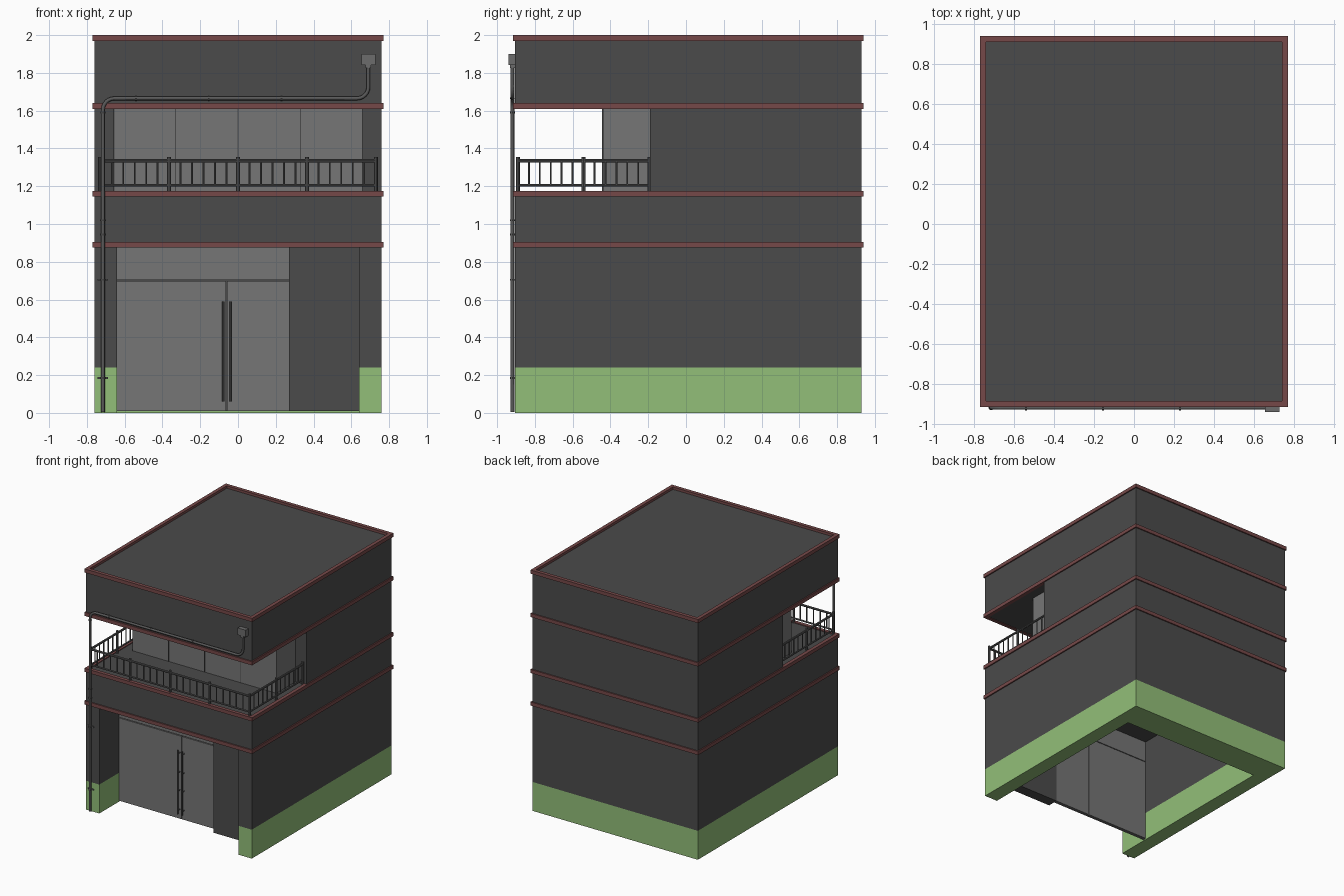
import bpy, bmesh, math
from mathutils import Vector, Matrix

old = bpy.data.objects.get("Cube")
if old:
    bpy.data.objects.remove(old, do_unlink=True)


def material(name, r, g, b):
    m = bpy.data.materials.new(name)
    m.use_nodes = True
    m.diffuse_color = (r, g, b, 1)
    m.node_tree.nodes["Principled BSDF"].inputs["Base Color"].default_value = (r, g, b, 1)
    return m


DARK = material("charcoal wall", 0.07, 0.07, 0.07)
GREY = material("grey panel", 0.18, 0.18, 0.18)
GREEN = material("green base", 0.29, 0.52, 0.19)
RED = material("maroon trim", 0.18, 0.066, 0.066)
METAL = material("dark metal", 0.1, 0.1, 0.1)
BOXGREY = material("fixture grey", 0.15, 0.15, 0.15)


def add_box(bm, x0, x1, y0, y1, z0, z1):
    size = Matrix.Diagonal((x1 - x0, y1 - y0, z1 - z0, 1))
    mid = Matrix.Translation(((x0 + x1) / 2, (y0 + y1) / 2, (z0 + z1) / 2))
    bmesh.ops.create_cube(bm, size=1, matrix=mid @ size)


def add_rod(bm, a, b, radius, sides=8):
    a, b = Vector(a), Vector(b)
    turn = (b - a).to_track_quat("Z", "Y").to_matrix().to_4x4()
    bmesh.ops.create_cone(bm, cap_ends=True, segments=sides, radius1=radius, radius2=radius,
                          depth=(b - a).length, matrix=Matrix.Translation((a + b) / 2) @ turn)


def finish(name, bm, mat, smooth=False):
    mesh = bpy.data.meshes.new(name)
    bm.to_mesh(mesh)
    bm.free()
    mesh.materials.append(mat)
    ob = bpy.data.objects.new(name, mesh)
    bpy.context.collection.objects.link(ob)
    if smooth:
        bpy.ops.object.select_all(action="DESELECT")
        ob.select_set(True)
        bpy.context.view_layer.objects.active = ob
        bpy.ops.object.shade_smooth_by_angle()
    return ob


def boxes(name, mat, *items):
    bm = bmesh.new()
    for item in items:
        add_box(bm, *item)
    return finish(name, bm, mat)


W, FRONT, BACK = 0.76, -0.905, 0.93     # outer wall limits
HALL = 0.64                             # half width of the entrance hall

# Ground floor walls: green base below, charcoal above
for name, mat, z0, z1 in (("wall_base", GREEN, 0, 0.24), ("ground_wall", DARK, 0.24, 0.88)):
    boxes(name, mat,
          (-W, -HALL, FRONT, BACK, z0, z1),
          (HALL, W, FRONT, BACK, z0, z1),
          (-HALL, HALL, 0.69, BACK, z0, z1))

# Upper storeys
boxes("middle_band", DARK, (-W, W, FRONT, BACK, 0.88, 1.168))
boxes("balcony_floor_wall", DARK, (-W, W, -0.19, BACK, 1.165, 1.62))
boxes("upper_block", DARK, (-W, W, FRONT, BACK, 1.615, 1.98))

# Trim rings around the building
for i, z in enumerate((0.875, 1.145, 1.61, 1.97)):
    o, t, f, b = 0.77, 0.03, -0.915, 0.94
    boxes("trim_ring_%d" % (i + 1), RED,
          (-o, o, f, f + t, z, z + 0.03), (-o, o, b - t, b, z, z + 0.03),
          (-o, t - o, f + t, b - t, z, z + 0.03), (o - t, o, f + t, b - t, z, z + 0.03))

# Entrance: transom, two door leaves, dark backing for the joints, side panel
DOOR, LEAF = -0.65, -0.06
g = 0.003
boxes("door_backing", DARK, (-HALL, 0.27, DOOR + 0.01, DOOR + 0.018, 0.01, 0.878))
boxes("entrance_doors", GREY,
      (-HALL, 0.27, DOOR, DOOR + 0.03, 0.7 + g, 0.878),
      (-HALL, LEAF - g, DOOR, DOOR + 0.03, 0.01, 0.7 - g),
      (LEAF + g, 0.27, DOOR, DOOR + 0.03, 0.01, 0.7 - g))
boxes("entrance_side_panel", DARK, (0.27, HALL, DOOR - 0.06, DOOR + 0.03, 0.01, 0.878))

# Door handles with stand-offs
bm = bmesh.new()
for x in (LEAF - 0.018, LEAF + 0.022):
    add_rod(bm, (x, DOOR - 0.03, 0.06), (x, DOOR - 0.03, 0.59), 0.006)
    for z in (0.09, 0.25, 0.4, 0.56):
        add_rod(bm, (x, DOOR - 0.03, z), (x, DOOR + 0.005, z), 0.004)
finish("door_handles", bm, METAL, True)

# Balcony glazing: bay with joints along the front
boxes("window_bay", GREY, (-0.66, 0.66, -0.44, -0.18, 1.165, 1.62))
boxes("window_joints", DARK,
      *[(x - 0.003, x + 0.003, -0.444, -0.438, 1.168, 1.616) for x in (-0.657, -0.33, 0, 0.33)])

# Balcony railing
bm = bmesh.new()
RX, RY0, RY1 = 0.73, -0.89, -0.195


def rail_run(a, b, bays):
    a, b = Vector(a), Vector(b)
    up = Vector((0, 0, 1))
    for z, r in ((1.335, 0.009), (1.205, 0.007)):
        add_rod(bm, a + up * z, b + up * z, r)
    n = bays * 6
    for i in range(n + 1):
        p = a.lerp(b, i / n)
        if i % 6 == 0:
            add_rod(bm, p + up * 1.165, p + up * 1.355, 0.01)
        else:
            add_rod(bm, p + up * 1.205, p + up * 1.335, 0.005, 6)


rail_run((-RX, RY0, 0), (RX, RY0, 0), 4)
for side in (-RX, RX):
    rail_run((side, RY0, 0), (side, RY1, 0), 2)
finish("balcony_railing", bm, METAL, True)

# Drainpipe with rounded bends
PX, PY, PZ, BX = -0.715, -0.919, 1.665, 0.69


def arc(cx, cz, r, start, end):
    steps = [math.radians(start + (end - start) * i / 6) for i in range(7)]
    return [(cx + r * math.cos(t), PY, cz + r * math.sin(t)) for t in steps]


R = 0.06
path = [(PX, PY, 0.005)] + arc(PX + R, PZ - R, R, 180, 90)
path += arc(BX - R, PZ + R, R, -90, 0) + [(BX, PY, 1.845)]
curve = bpy.data.curves.new("drainpipe", "CURVE")
curve.dimensions = "3D"
curve.bevel_depth = 0.01
curve.bevel_resolution = 2
curve.use_fill_caps = True
spline = curve.splines.new("POLY")
spline.points.add(len(path) - 1)
for point, co in zip(spline.points, path):
    point.co = (*co, 1)
curve.materials.append(METAL)
bpy.context.collection.objects.link(bpy.data.objects.new("drainpipe", curve))

# Pipe collars and wall clamps
bm = bmesh.new()
for z in (0.185, 0.705, 0.945, 1.02, 1.59):
    add_rod(bm, (PX, PY, z - 0.005), (PX, PY, z + 0.005), 0.013)
for z in (0.185, 0.705):
    add_box(bm, PX - 0.028, PX + 0.028, -0.913, -0.9, z - 0.005, z + 0.005)
for x in (-0.54, -0.155, 0.23):
    add_rod(bm, (x - 0.005, PY, PZ), (x + 0.005, PY, PZ), 0.013)
finish("pipe_clamps", bm, METAL)

# Rain collector box
boxes("collector_box", BOXGREY,
      (0.655, 0.728, -0.94, -0.9, 1.842, 1.9),
      (0.675, 0.705, -0.933, -0.9, 1.825, 1.842))
